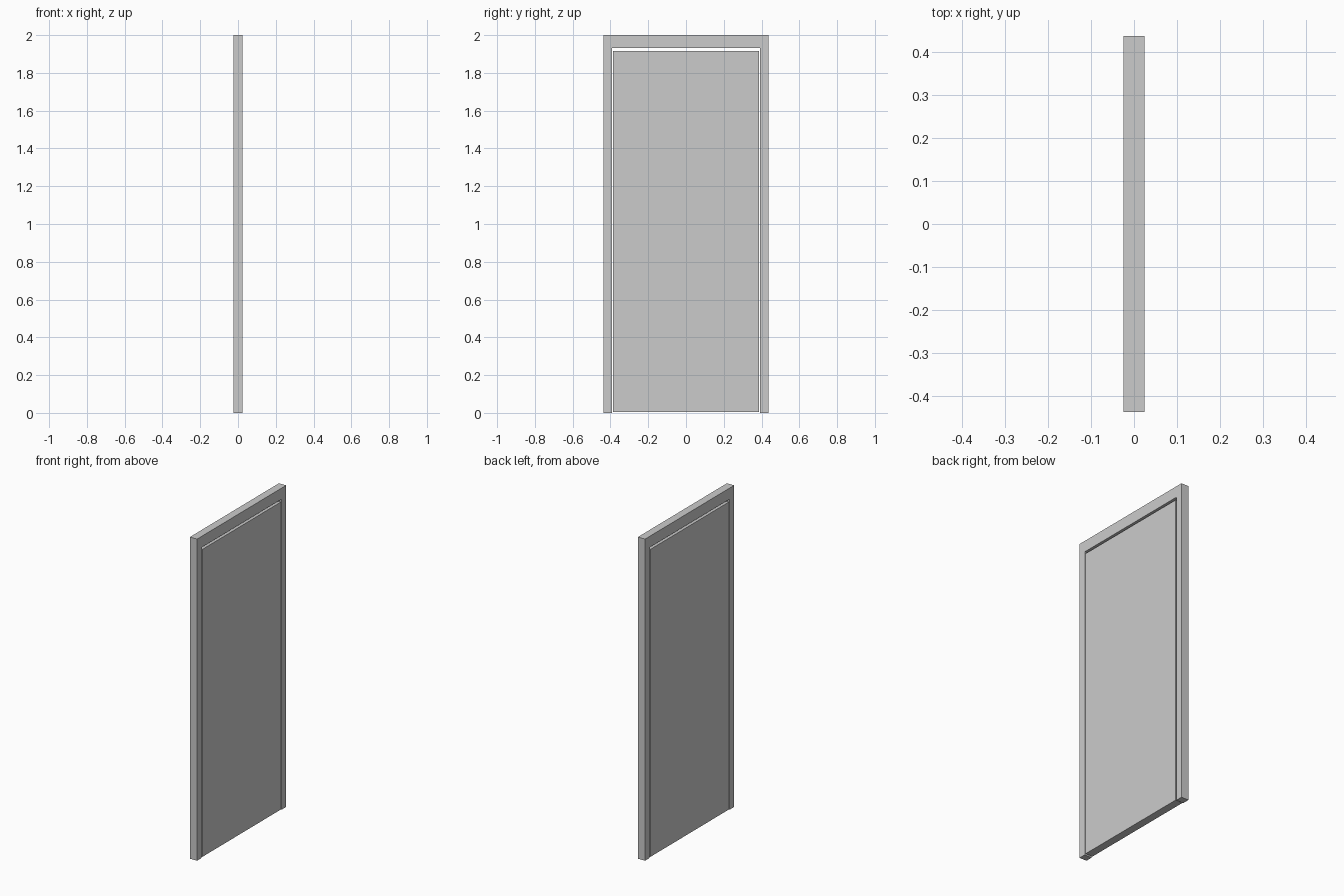
import bpy, bmesh

if "Cube" in bpy.data.objects:
    bpy.data.objects.remove(bpy.data.objects["Cube"])

DEPTH = 0.049


def extruded_profile(name, points, depth):
    """Solid made from a (y, z) outline, centred on x = 0."""
    bm = bmesh.new()
    face = bm.faces.new([bm.verts.new((-depth / 2, y, z)) for y, z in points])
    ext = bmesh.ops.extrude_face_region(bm, geom=[face])
    moved = [v for v in ext["geom"] if isinstance(v, bmesh.types.BMVert)]
    bmesh.ops.translate(bm, verts=moved, vec=(depth, 0, 0))
    bmesh.ops.recalc_face_normals(bm, faces=bm.faces)
    mesh = bpy.data.meshes.new(name)
    bm.to_mesh(mesh)
    bm.free()
    obj = bpy.data.objects.new(name, mesh)
    bpy.context.collection.objects.link(obj)
    return obj


# Door frame: two jambs and a header in one inverted-U outline
outer, inner, top, opening = 0.4375, 0.393, 2.0, 1.931
right_half = [(inner, opening), (inner, 0), (outer, 0), (outer, top)]
left_half = [(-y, z) for y, z in reversed(right_half)]
extruded_profile("door_frame", right_half + left_half, DEPTH)

# Door leaf: flat slab with a narrow gap at the sides, top and floor
w, z0, z1 = 0.386, 0.004, 1.916
extruded_profile("door_leaf", [(-w, z0), (w, z0), (w, z1), (-w, z1)], DEPTH)
